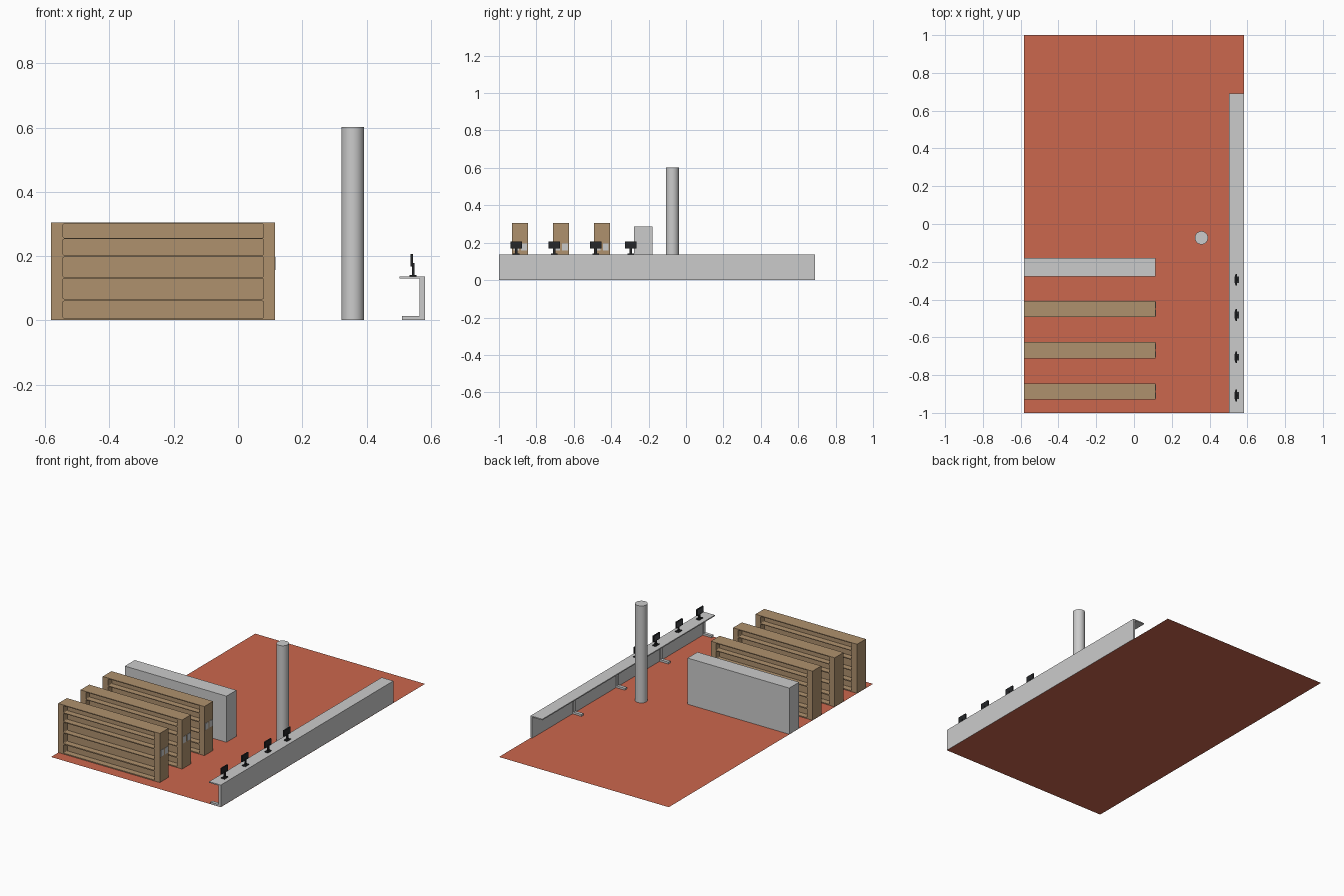
import bpy, bmesh, math
from mathutils import Matrix

if "Cube" in bpy.data.objects:
    bpy.data.objects.remove(bpy.data.objects["Cube"])


def material(name, r, g, b):
    m = bpy.data.materials.new(name)
    m.diffuse_color = (r, g, b, 1)
    m.use_nodes = True
    m.node_tree.nodes["Principled BSDF"].inputs["Base Color"].default_value = m.diffuse_color
    return m


TERRACOTTA = material("terracotta", 0.60, 0.135, 0.075)
GREY = material("light_grey", 0.60, 0.60, 0.60)
WOOD = material("tan_wood", 0.43, 0.285, 0.155)
BLACK = material("black_plastic", 0.018, 0.019, 0.021)
SCREEN = material("dark_screen", 0.06, 0.065, 0.07)


def add_object(name, mesh, mat):
    mesh.materials.append(mat)
    ob = bpy.data.objects.new(name, mesh)
    bpy.context.collection.objects.link(ob)
    return ob


def box(name, x, y, z, mat):
    """Axis-aligned box from (min, max) pairs."""
    bm = bmesh.new()
    size = [b - a for a, b in (x, y, z)]
    mid = [(a + b) / 2 for a, b in (x, y, z)]
    bmesh.ops.create_cube(bm, size=1, matrix=Matrix.Translation(mid) @ Matrix.Diagonal((*size, 1)))
    me = bpy.data.meshes.new(name)
    bm.to_mesh(me)
    bm.free()
    return add_object(name, me, mat)


def cylinder(name, x, y, z0, z1, r, n, mat):
    bm = bmesh.new()
    bmesh.ops.create_cone(bm, cap_ends=True, segments=n, radius1=r, radius2=r, depth=z1 - z0,
                          matrix=Matrix.Translation((x, y, (z0 + z1) / 2)))
    for f in bm.faces:
        f.smooth = abs(f.normal.z) < 0.5
    for e in bm.edges:
        e.smooth = e.calc_face_angle(0) < 0.8
    me = bpy.data.meshes.new(name)
    bm.to_mesh(me)
    bm.free()
    return add_object(name, me, mat)


def rounded_rect(x0, x1, z0, z1, r, n=4):
    pts = []
    for cx, cz, a0 in ((x1 - r, z1 - r, 0), (x0 + r, z1 - r, 90), (x0 + r, z0 + r, 180), (x1 - r, z0 + r, 270)):
        for i in range(n + 1):
            a = math.radians(a0 + 90 * i / n)
            pts.append((cx + r * math.cos(a), cz + r * math.sin(a)))
    return pts


def plate_with_holes(name, loops, y0, y1, mat):
    """Filled outline with holes in the xz plane, thickened from y0 to y1."""
    cu = bpy.data.curves.new(name, 'CURVE')
    cu.dimensions = '2D'
    cu.fill_mode = 'BOTH'
    cu.extrude = (y1 - y0) / 2
    for pts in loops:
        sp = cu.splines.new('POLY')
        sp.points.add(len(pts) - 1)
        for p, (x, z) in zip(sp.points, pts):
            p.co = (x, z, 0, 1)
        sp.use_cyclic_u = True
    tmp = bpy.data.objects.new("outline", cu)
    bpy.context.collection.objects.link(tmp)
    me = bpy.data.meshes.new_from_object(tmp.evaluated_get(bpy.context.evaluated_depsgraph_get()))
    bpy.data.objects.remove(tmp)
    me.materials.clear()
    me.transform(Matrix.Translation((0, (y0 + y1) / 2, 0)) @ Matrix.Rotation(math.pi / 2, 4, 'X'))
    for p in me.polygons:
        p.use_smooth = False
    return add_object(name, me, mat)


# floor sheet
bm = bmesh.new()
bmesh.ops.create_grid(bm, x_segments=1, y_segments=1, size=1, matrix=Matrix.Diagonal((0.582, 1, 1, 1)))
floor_mesh = bpy.data.meshes.new("floor")
bm.to_mesh(floor_mesh)
bm.free()
add_object("floor", floor_mesh, TERRACOTTA)
G = 0.001  # parts rest just above the floor sheet

# display shelves: frame with rounded openings, central divider, end label plates
ROWS = [(0.007, 0.06), (0.067, 0.13), (0.135, 0.197), (0.203, 0.253), (0.257, 0.30)]
X0, X1, TOP = -0.582, 0.115, 0.305
for i, y in enumerate((-0.887, -0.668, -0.45)):
    loops = [[(X0, G), (X1, G), (X1, TOP), (X0, TOP)]]
    loops += [rounded_rect(-0.545, 0.08, a, b, 0.005) for a, b in ROWS]
    plate_with_holes(f"shelf_frame_{i}", loops, y - 0.043, y + 0.043, WOOD)
    box(f"shelf_divider_{i}", (-0.55, 0.085), (y - 0.006, y + 0.006), (0.004, 0.302), WOOD)
    for s in (-1, 1):
        c = y + s * 0.021
        box(f"shelf_label_{i}_{s}", (X1 - 0.002, X1 + 0.002), (c - 0.015, c + 0.015), (0.157, 0.197), GREY)

# solid partition and round column
box("partition", (X0, X1), (-0.277, -0.18), (G, 0.287), GREY)
cylinder("column", 0.357, -0.073, G, 0.602, 0.035, 48, GREY)

# long counter: top, front panel, and L-shaped supports
box("counter_top", (0.502, 0.582), (-1, 0.69), (0.130, 0.137), GREY)
box("counter_panel", (0.571, 0.582), (-1, 0.69), (G, 0.130), GREY)
for i in range(4):
    y = -0.99 + 0.425 * i
    box(f"counter_leg_{i}", (0.565, 0.571), (y - 0.01, y + 0.01), (G, 0.130), GREY)
    box(f"counter_foot_{i}", (0.51, 0.565), (y - 0.01, y + 0.01), (G, 0.013), GREY)

# monitors on the counter, facing -x
for i, y in enumerate((-0.908, -0.705, -0.482, -0.295)):
    box(f"monitor_base_{i}", (0.533, 0.556), (y - 0.018, y + 0.018), (0.137, 0.142), BLACK)
    stand = box(f"monitor_stand_{i}", (0.541, 0.549), (y - 0.006, y + 0.006), (0.142, 0.178), BLACK)
    box(f"monitor_case_{i}", (0.537, 0.545), (y - 0.031, y + 0.031), (0.168, 0.207), BLACK)
    box(f"monitor_screen_{i}", (0.536, 0.538), (y - 0.026, y + 0.026), (0.174, 0.203), SCREEN)
